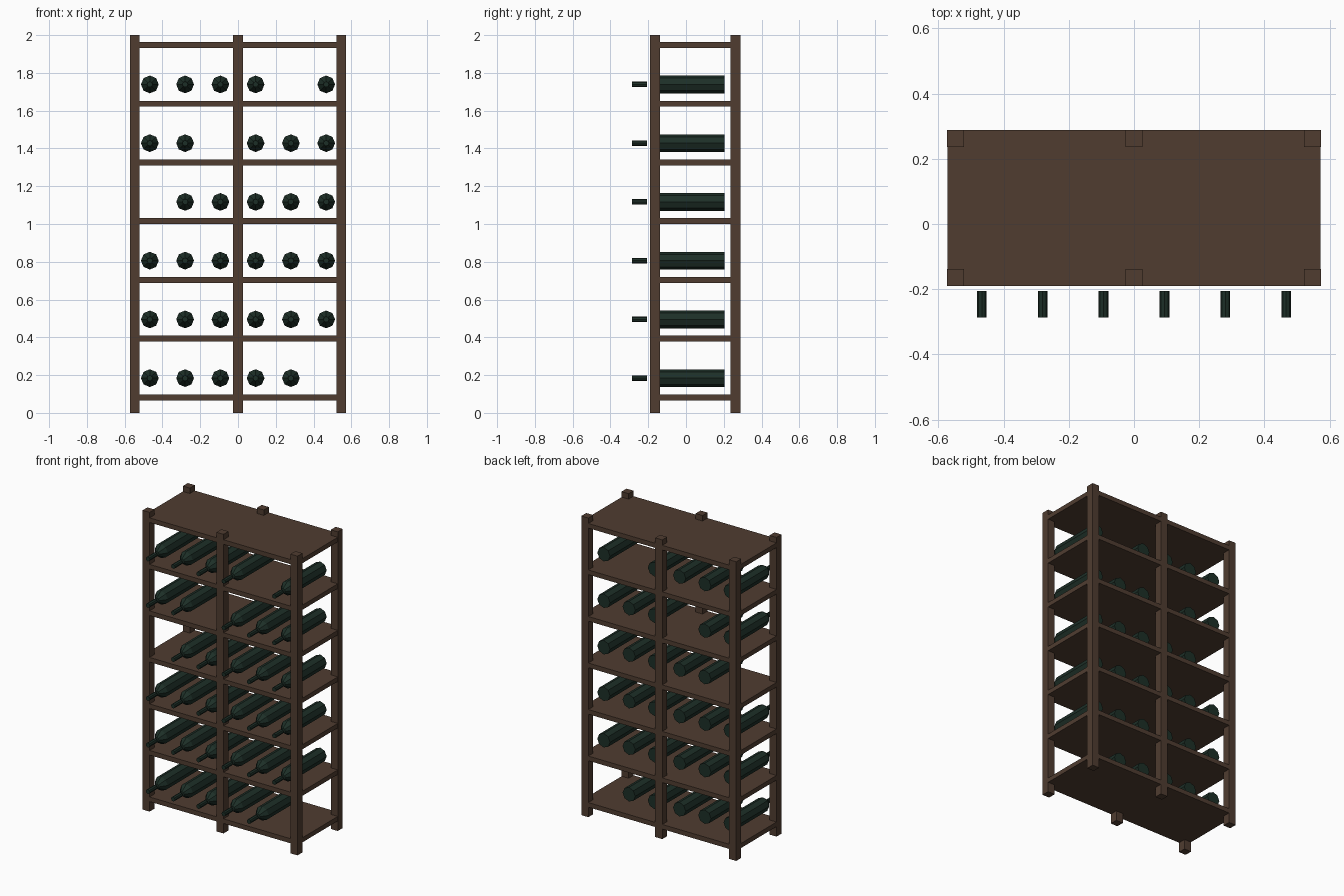
import bpy, bmesh, math
from mathutils import Matrix

if "Cube" in bpy.data.objects:
    bpy.data.objects.remove(bpy.data.objects["Cube"])


def material(name, rgb):
    m = bpy.data.materials.new(name)
    m.diffuse_color = (*rgb, 1)
    m.use_nodes = True
    m.node_tree.nodes["Principled BSDF"].inputs["Base Color"].default_value = m.diffuse_color
    return m


WOOD = material("dark_wood", (0.08, 0.046, 0.03))
GLASS = material("green_glass", (0.012, 0.028, 0.02))


def finish(name, bm, mat):
    mesh = bpy.data.meshes.new(name)
    bmesh.ops.recalc_face_normals(bm, faces=bm.faces)
    bm.to_mesh(mesh)
    bm.free()
    mesh.materials.append(mat)
    obj = bpy.data.objects.new(name, mesh)
    bpy.context.collection.objects.link(obj)
    return obj


def box(name, size, loc):
    bm = bmesh.new()
    bmesh.ops.create_cube(bm, size=1, matrix=Matrix.Translation(loc) @ Matrix.Diagonal((*size, 1)))
    return finish(name, bm, WOOD)


def spin_profile(bm, points, sides=8):
    """Capped ring stack around the y axis from (y, radius) points."""
    rings = []
    for y, r in points:
        rings.append([bm.verts.new((r * math.sin(a), y, r * math.cos(a)))
                      for a in (2 * math.pi * i / sides for i in range(sides))])
    for a, b in zip(rings, rings[1:]):
        for i in range(sides):
            j = (i + 1) % sides
            bm.faces.new((a[i], a[j], b[j], b[i]))
    bm.faces.new(rings[0])
    bm.faces.new(rings[-1])


WIDTH, FRONT, BACK, POST = 1.146, -0.19, 0.288, 0.052
FIRST, STEP = 0.082, 0.311

# Six uprights
for x in (-(WIDTH - POST) / 2, 0, (WIDTH - POST) / 2):
    for side, y in (("front", FRONT + POST / 2), ("back", BACK - POST / 2)):
        box(f"{side}_post", (POST, POST, 2), (x, y, 1))

# Seven shelves, flush with the uprights
for row in range(7):
    box("shelf", (WIDTH - 0.001, BACK - FRONT - 0.001, 0.031),
        (0, (FRONT + BACK) / 2, FIRST + row * STEP))

# Bottle mesh: body with shoulder, and a separate neck
bm = bmesh.new()
spin_profile(bm, [(0.203, 0.047), (-0.145, 0.047), (-0.19, 0.016)])
spin_profile(bm, [(-0.206, 0.015), (-0.286, 0.015)])
bottle = finish("bottle", bm, GLASS)

# Bottles on every shelf except the top, with four empty places
EMPTY = {(0, 5), (3, 0), (4, 2), (5, 4)}
places = [(r, c) for r in range(6) for c in range(6) if (r, c) not in EMPTY]
for n, (row, col) in enumerate(places):
    obj = bottle
    if n:
        obj = bpy.data.objects.new("bottle", bottle.data)
        bpy.context.collection.objects.link(obj)
    obj.location = ((col - 2.5) * 0.1867, 0, FIRST + row * STEP + 0.102)
